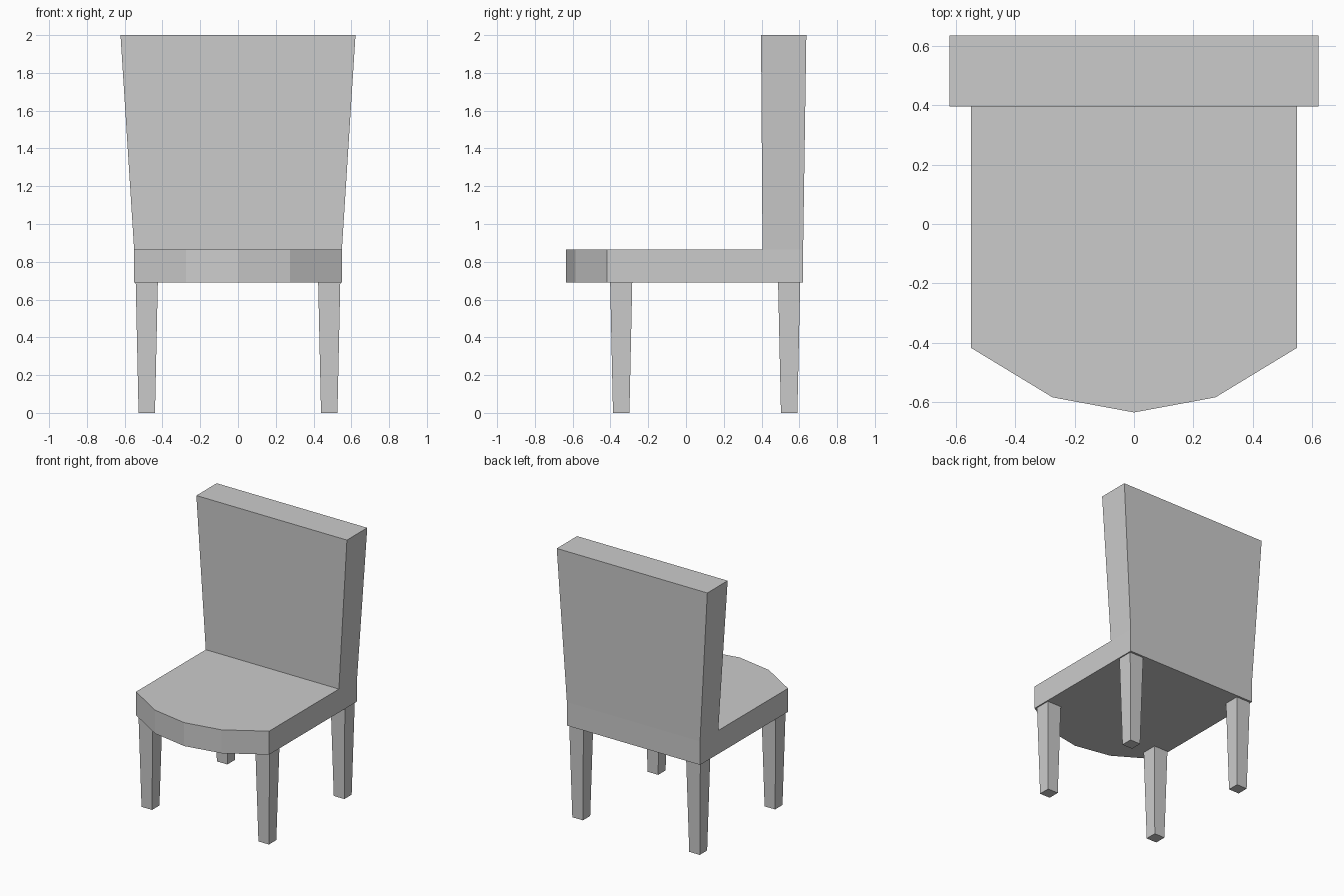
import bpy, bmesh
from mathutils import Vector

if "Cube" in bpy.data.objects:
    bpy.data.objects.remove(bpy.data.objects["Cube"])

SEAT_BOTTOM, SEAT_TOP, TOP = 0.69, 0.865, 2.0


def finish(bm, name):
    bmesh.ops.recalc_face_normals(bm, faces=bm.faces[:])
    mesh = bpy.data.meshes.new(name)
    bm.to_mesh(mesh)
    bm.free()
    obj = bpy.data.objects.new(name, mesh)
    bpy.context.collection.objects.link(obj)
    return obj


def raise_face(bm, face, height):
    """Extrude one face straight up and return the new top face."""
    geom = bmesh.ops.extrude_face_region(bm, geom=[face])["geom"]
    top = next(g for g in geom if isinstance(g, bmesh.types.BMFace))
    bmesh.ops.translate(bm, verts=top.verts[:], vec=(0, 0, height))
    return top


# Seat: bowed front edge, with a strip at the rear that carries the backrest
bm = bmesh.new()
outline = [(-0.55, 0.405), (-0.55, -0.418), (-0.275, -0.585), (0, -0.636),
           (0.275, -0.585), (0.55, -0.418), (0.55, 0.405),
           (0.55, 0.62), (-0.55, 0.62)]
base = bm.faces.new([bm.verts.new((x, y, SEAT_BOTTOM)) for x, y in outline])
seat_top = raise_face(bm, base, SEAT_TOP - SEAT_BOTTOM)
ends = [v for v in seat_top.verts if abs(v.co.y - 0.405) < 1e-4]
bmesh.utils.face_split(seat_top, ends[0], ends[1])
strip = next(f for f in bm.faces
             if all(v.co.z > 0.8 and v.co.y > 0.4 for v in f.verts))

# Backrest: raised from the strip, flaring towards the top
back_top = raise_face(bm, strip, TOP - SEAT_TOP)
for v in back_top.verts:
    v.co.x = 0.622 if v.co.x > 0 else -0.622
    v.co.y = 0.637 if v.co.y > 0.5 else 0.397
# Drop the face left inside by the extrusion
inner = [f for f in bm.faces
         if all(abs(v.co.z - SEAT_TOP) < 1e-4 and v.co.y > 0.4 for v in f.verts)]
if inner:
    bmesh.ops.delete(bm, geom=inner, context="FACES_ONLY")
finish(bm, "seat_and_back")


# Legs: square, tapering to the floor
def leg(name, x, y):
    bm = bmesh.new()
    bmesh.ops.create_cube(bm, size=1)
    for v in bm.verts:
        upper = v.co.z > 0
        width = 0.117 if upper else 0.087
        v.co = Vector((x + v.co.x * width, y + v.co.y * width,
                       SEAT_BOTTOM if upper else 0))
    finish(bm, name)


for side, x in (("left", -0.483), ("right", 0.483)):
    leg(f"front_{side}_leg", x, -0.343)
    leg(f"back_{side}_leg", x, 0.546)
